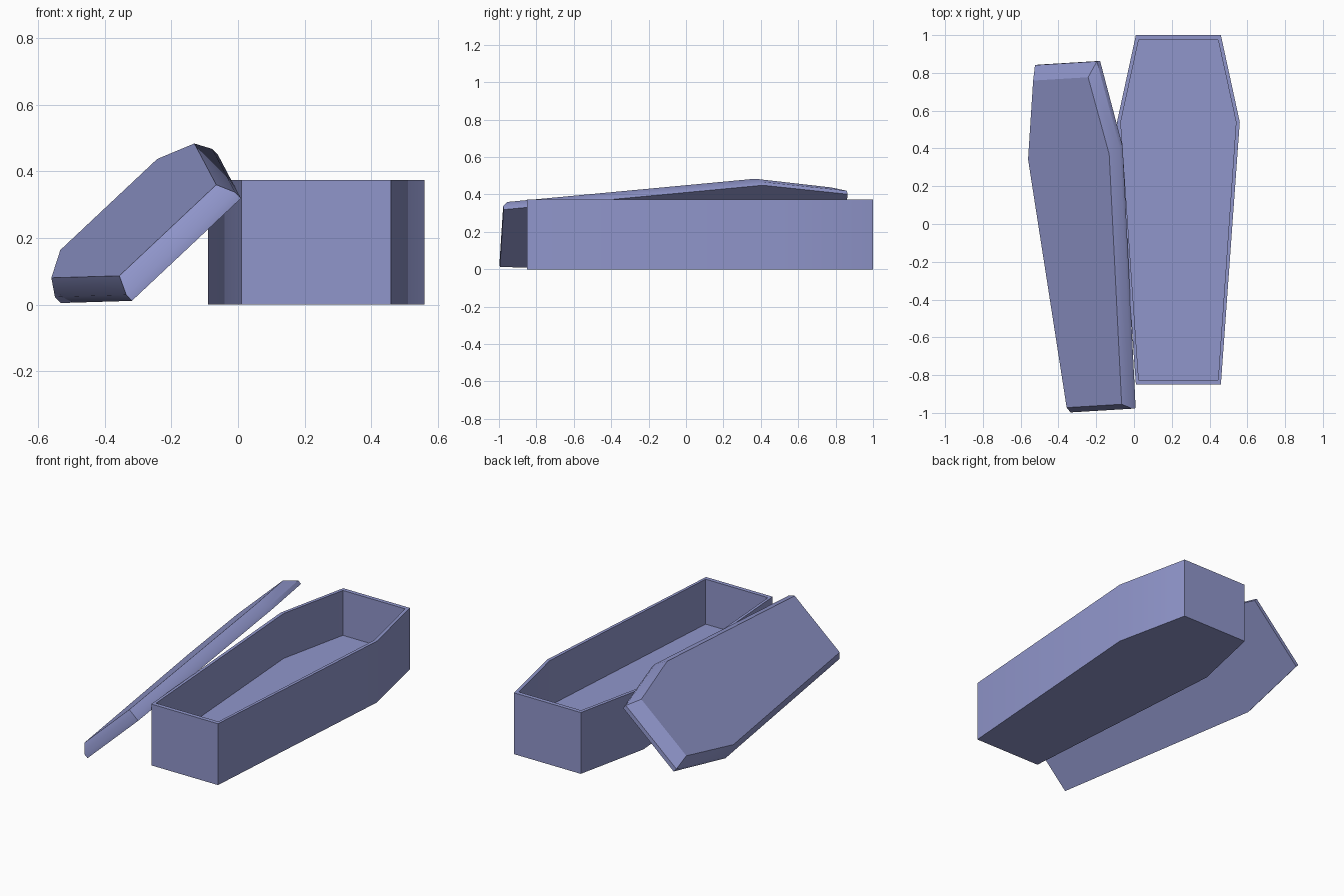
import bpy, bmesh, math
from mathutils import Matrix, Vector

cube = bpy.data.objects.get("Cube")
if cube:
    bpy.data.objects.remove(cube, do_unlink=True)

mat = bpy.data.materials.new("periwinkle blue")
mat.use_nodes = True
COLOUR = (0.28, 0.305, 0.6, 1)
mat.diffuse_color = COLOUR
mat.node_tree.nodes["Principled BSDF"].inputs["Base Color"].default_value = COLOUR

LENGTH, SHOULDER = 1.85, 1.39   # measured from the foot end
END, MID = 0.225, 0.325         # half widths


def outline(end, mid, foot, shoulder, head):
    """Six-sided coffin outline, counter-clockwise from the left foot."""
    return [(-end, foot), (end, foot), (mid, shoulder),
            (end, head), (-end, head), (-mid, shoulder)]


def loft(name, layers, matrix):
    """Stack outlines at given heights and cap both ends."""
    bm = bmesh.new()
    rings = [[bm.verts.new((x, y, z)) for x, y in pts] for pts, z in layers]
    for low, high in zip(rings, rings[1:]):
        for i in range(6):
            j = (i + 1) % 6
            bm.faces.new((low[i], low[j], high[j], high[i]))
    bm.faces.new(rings[0][::-1])
    bm.faces.new(rings[-1])
    bmesh.ops.recalc_face_normals(bm, faces=bm.faces)
    mesh = bpy.data.meshes.new(name)
    bm.to_mesh(mesh)
    bm.free()
    mesh.materials.append(mat)
    obj = bpy.data.objects.new(name, mesh)
    bpy.context.collection.objects.link(obj)
    obj.matrix_world = matrix
    bpy.ops.object.select_all(action='DESELECT')
    obj.select_set(True)
    bpy.context.view_layer.objects.active = obj
    bpy.ops.object.shade_smooth_by_angle(angle=math.radians(30))
    return obj


full = outline(END, MID, 0, SHOULDER, LENGTH)

# Open box: outer wall, rim, inner wall, raised floor
WALL = 0.02
inner = outline(END - 0.015, MID - WALL, 0.025, SHOULDER, LENGTH - 0.025)
loft("coffin_box",
     [(full, 0), (full, 0.374), (inner, 0.374), (inner, 0.1)],
     Matrix.Translation((0.235, -0.85, 0)))

# Lid: short lip, then a bevel to a smaller top, leaning on the box
top = outline(END - 0.025, MID - 0.03, 0.03, SHOULDER - 0.033, LENGTH - 0.078)
across = Vector((0.728, 0.044, 0.684)).normalized()
along = Vector((-0.097, 0.994, 0.049))
along = (along - across * along.dot(across)).normalized()
lean = Matrix((across, along, across.cross(along))).transposed().to_4x4()
loft("coffin_lid",
     [(full, 0), (full, 0.025), (top, 0.078)],
     Matrix.Translation((-0.155, -0.985, 0.165)) @ lean)
